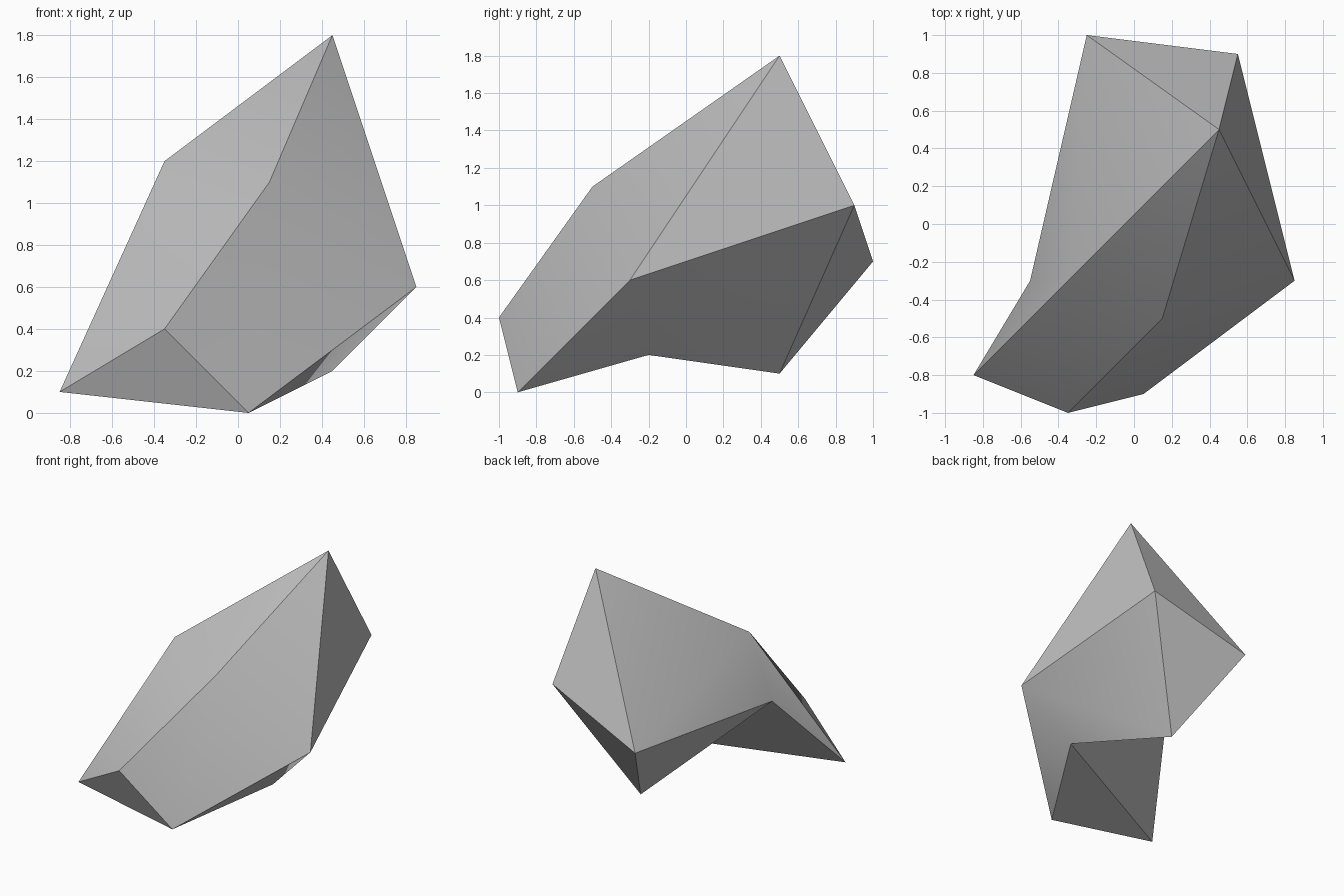
import bpy
import bmesh
from math import radians

old = bpy.data.objects.get("Cube")
if old:
    bpy.data.objects.remove(old, do_unlink=True)

# Stone colour
stone = bpy.data.materials.new("stone_grey")
stone.use_nodes = True
colour = (0.5, 0.5, 0.5, 1)
stone.diffuse_color = colour
stone.node_tree.nodes["Principled BSDF"].inputs["Base Color"].default_value = colour

# Corners of the faceted boulder
corners = {
    "peak": (0.45, 0.5, 1.8),
    "ridge": (-0.35, -0.3, 1.2),
    "brow": (0.15, -0.5, 1.1),
    "side": (0.85, -0.3, 0.6),
    "nose": (-0.35, -1, 0.4),
    "toe": (-0.85, -0.8, 0.1),
    "foot": (0.05, -0.9, 0),
    "belly": (0.45, -0.2, 0.2),
    "heel": (0.05, 0.5, 0.1),
    "back": (0.55, 0.9, 1),
    "tail": (-0.25, 1, 0.7),
    "notch": (-0.55, -0.3, 0.7),
}

# Facets: upper slopes, front, back, then the hollow underside
facets = [
    "peak ridge tail", "ridge notch tail", "ridge toe notch",
    "peak ridge brow", "ridge brow nose", "ridge nose toe",
    "peak brow side", "brow side foot", "brow nose foot", "nose toe foot",
    "peak side back", "peak back tail", "heel back tail", "side heel back",
    "foot side belly", "side belly heel", "tail notch heel",
    "notch heel belly", "toe belly notch", "toe foot belly",
]

bm = bmesh.new()
points = {name: bm.verts.new(co) for name, co in corners.items()}
for facet in facets:
    bm.faces.new([points[name] for name in facet.split()])
bmesh.ops.recalc_face_normals(bm, faces=bm.faces[:])

mesh = bpy.data.meshes.new("boulder")
bm.to_mesh(mesh)
bm.free()
mesh.materials.append(stone)
boulder = bpy.data.objects.new("boulder", mesh)
bpy.context.collection.objects.link(boulder)

# Blend shallow creases, keep the strong ones crisp
bpy.ops.object.select_all(action="DESELECT")
boulder.select_set(True)
bpy.context.view_layer.objects.active = boulder
bpy.ops.object.shade_smooth_by_angle(angle=radians(30))
